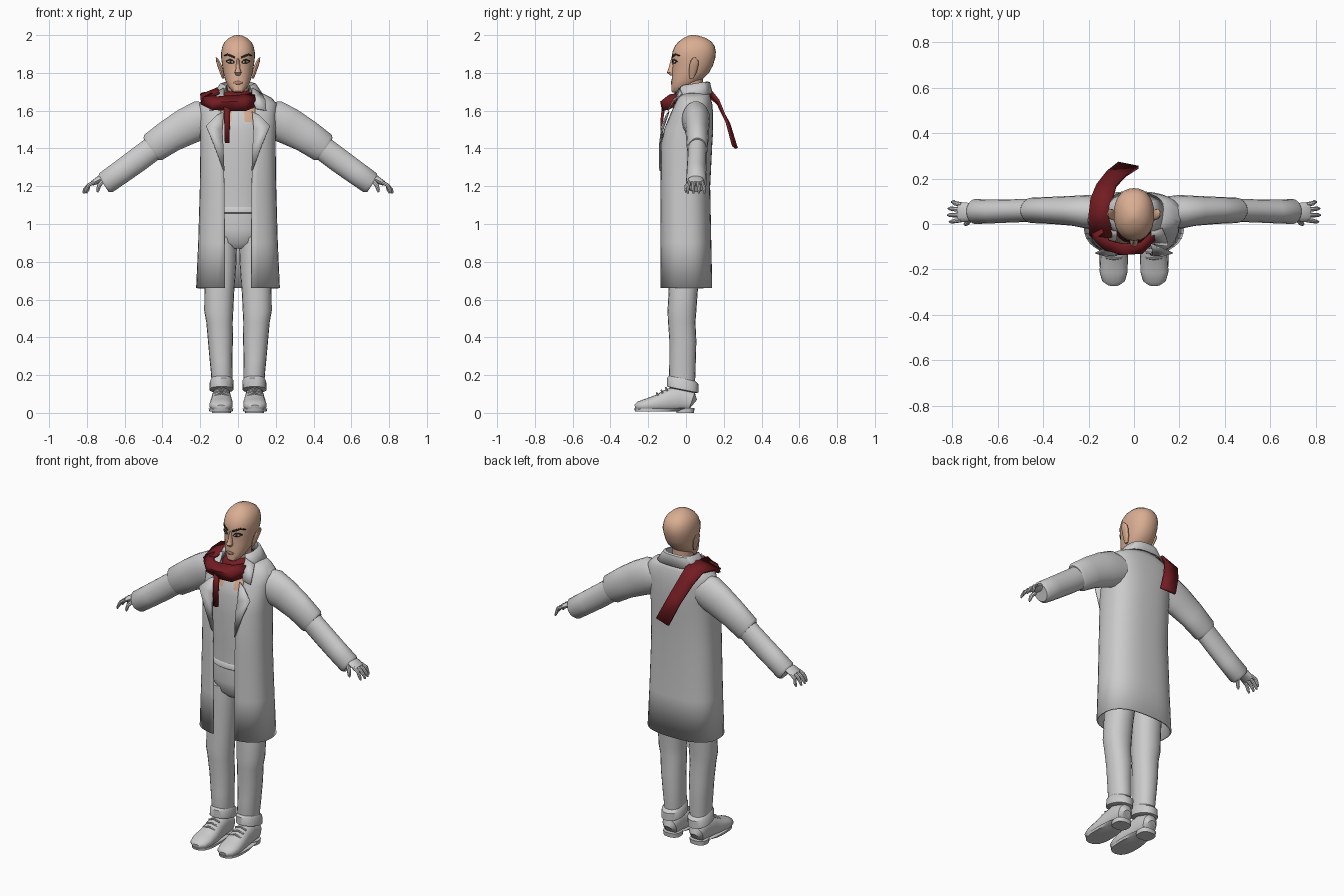
import bpy, bmesh, math
from mathutils import Vector


def material(name, rgb):
    m = bpy.data.materials.new(name)
    m.diffuse_color = (*rgb, 1)
    return m


GREY = material("grey cloth", (0.6, 0.6, 0.6))
SKIN = material("skin", (0.70, 0.42, 0.29))
RED = material("scarf red", (0.17, 0.012, 0.016))
DARK = material("dark brown", (0.02, 0.015, 0.01))
WHITE = material("eye white", (0.6, 0.58, 0.52))
LIP = material("lip", (0.48, 0.24, 0.17))


def build(name, rows, mat, closed=False, mirror=False, thick=0, angle=40):
    """Skin a grid of points; closed rows become a capped tube."""
    bm = bmesh.new()
    grid = [[bm.verts.new(p) for p in r] for r in rows]
    n = len(grid[0])
    for a, b in zip(grid, grid[1:]):
        for i in range(n if closed else n - 1):
            j = (i + 1) % n
            bm.faces.new((a[i], a[j], b[j], b[i]))
    if closed:
        bm.faces.new(grid[0])
        bm.faces.new(grid[-1])
    bmesh.ops.recalc_face_normals(bm, faces=bm.faces)
    me = bpy.data.meshes.new(name)
    bm.to_mesh(me)
    bm.free()
    me.materials.append(mat)
    me.shade_smooth()
    me.set_sharp_from_angle(angle=math.radians(angle))
    ob = bpy.data.objects.new(name, me)
    bpy.context.collection.objects.link(ob)
    if thick:
        s = ob.modifiers.new("thickness", 'SOLIDIFY')
        s.thickness, s.offset = thick, 0
    if mirror:
        ob.modifiers.new("mirror", 'MIRROR')
    return ob


def spow(v, e):
    return math.copysign(abs(v) ** e, v)


def ring(z, cx, rx, yf, yb, n, p, a0=0.0, tilt=0.0):
    """Horizontal superellipse, starting at the front; a0 leaves a front gap."""
    pts = []
    for i in range(n):
        a = a0 + (2 * math.pi - 2 * a0) * i / (n - 1 if a0 else n)
        y = (yf + yb) / 2 - (yb - yf) / 2 * spow(math.cos(a), 2 / p)
        pts.append((cx + rx * spow(math.sin(a), 2 / p), y, z + tilt * y))
    return pts


def body(name, rings, mat, n=20, p=2.2, tilt=0, **kw):
    return build(name, [ring(*r, n, p, 0, tilt) for r in rings], mat, True, **kw)


def open_shell(name, rings, mat, n=37, p=2.6, tilt=0, **kw):
    rows = [ring(z, 0, rx, yf, yb, n, p, math.asin((gap / rx) ** (p / 2)), tilt)
            for z, rx, yf, yb, gap in rings]
    return build(name, rows, mat, **kw)


def tube(name, pts, side, mat, n=14, p=2, floor=-1, **kw):
    """Tube along (x, y, z, radius along side, radius across)."""
    c = [Vector(q[:3]) for q in pts]
    side = Vector(side)
    rows = []
    for k, q in enumerate(pts):
        t = (c[min(k + 1, len(c) - 1)] - c[max(k - 1, 0)]).normalized()
        up = t.cross(side).normalized()
        row = []
        for i in range(n):
            a = 2 * math.pi * i / n
            v = c[k] + side * q[3] * spow(math.cos(a), 2 / p) + up * q[4] * spow(math.sin(a), 2 / p)
            v.z = max(v.z, floor)
            row.append(v)
        rows.append(row)
    return build(name, rows, mat, True, **kw)


X, Y = (1, 0, 0), (0, 1, 0)

# Head, neck, nose, ears
HEAD = [(1.695, 0, .018, -.068, -.03), (1.705, 0, .034, -.078, 0), (1.73, 0, .053, -.077, .035),
        (1.76, 0, .067, -.076, .08), (1.80, 0, .077, -.073, .122), (1.84, 0, .084, -.071, .143),
        (1.88, 0, .089, -.075, .155), (1.91, 0, .089, -.072, .158), (1.94, 0, .083, -.060, .152),
        (1.965, 0, .070, -.040, .136), (1.985, 0, .048, -.012, .105), (1.997, 0, .022, .015, .065),
        (2.0, 0, .008, .03, .05)]
body("head", HEAD, SKIN, 28)
body("neck", [(1.56, 0, .065, -.04, .09), (1.65, 0, .055, -.03, .085), (1.79, 0, .055, -.03, .09)], SKIN, 16)
body("nose", [(1.875, 0, .007, -.079, -.05), (1.82, 0, .012, -.094, -.05),
              (1.802, 0, .018, -.101, -.05), (1.787, 0, .012, -.085, -.05)], SKIN, 12)
body("ear", [(1.77, .078, .006, .02, .04), (1.80, .086, .010, .015, .055), (1.84, .098, .012, .018, .066),
             (1.865, .108, .009, .025, .066), (1.882, .115, .003, .038, .05)], SKIN, 12, mirror=True)


# Painted face details as thin plates following the face
def face_y(x, z):
    for a, b in zip(HEAD, HEAD[1:]):
        if a[0] <= z <= b[0]:
            f = (z - a[0]) / (b[0] - a[0])
            rx, yf, yb = (a[i] + f * (b[i] - a[i]) for i in (2, 3, 4))
            return (yf + yb) / 2 - (yb - yf) / 2 * max(0, 1 - abs(x / rx) ** 2.2) ** (1 / 2.2)


def plate(name, cols, mat, off, mirror=True):
    rows = [[(x, face_y(x, z) - off, z) for z in (hi, (hi + lo) / 2, lo)] for x, hi, lo in cols]
    build(name, rows, mat, mirror=mirror, thick=.002)


plate("eyebrow", [(.015, 1.885, 1.876), (.035, 1.895, 1.883), (.055, 1.902, 1.892), (.074, 1.893, 1.889)], DARK, .003)
plate("eye_outline", [(.018, 1.857, 1.854), (.030, 1.871, 1.849), (.046, 1.873, 1.849), (.062, 1.865, 1.859)], DARK, .002)
plate("eye_white", [(.023, 1.857, 1.855), (.032, 1.864, 1.852), (.045, 1.865, 1.852), (.056, 1.861, 1.858)], WHITE, .004)
plate("iris", [(.034, 1.864, 1.852), (.044, 1.865, 1.852)], DARK, .006)
plate("lips", [(-.026, 1.749, 1.746), (-.008, 1.756, 1.739), (.008, 1.756, 1.739), (.026, 1.749, 1.746)], LIP, .003, False)

# Shirt, with bare skin beside the neckline
shirt = body("shirt", [(1.07, 0, .15, -.10, .11), (1.2, 0, .145, -.1, .1), (1.38, 0, .155, -.11, .105),
                       (1.5, 0, .165, -.105, .115), (1.54, 0, .16, -.098, .115), (1.60, 0, .14, -.075, .11),
                       (1.66, 0, .075, -.04, .1)], GREY, 32)
shirt.data.materials.append(SKIN)
for f in shirt.data.polygons:
    if f.center.z > 1.54 and abs(f.center.x) > .03 and f.center.y < 0:
        f.material_index = 1
body("shirt_hem", [(1.055, 0, .15, -.1, .11), (1.06, 0, .156, -.107, .115),
                   (1.08, 0, .156, -.107, .115), (1.09, 0, .15, -.1, .11)], GREY, 32)

# Trousers
body("hips", [(.87, 0, .07, -.06, .07), (.90, 0, .13, -.09, .11), (.97, 0, .16, -.10, .12),
              (1.08, 0, .15, -.095, .11)], GREY, 28)
body("trouser_leg", [(.13, .088, .052, -.08, .045), (.2, .085, .057, -.09, .05), (.28, .09, .060, -.088, .052),
                     (.38, .093, .066, -.088, .055), (.48, .098, .070, -.095, .05), (.54, .102, .077, -.098, .055),
                     (.64, .099, .079, -.092, .062), (.80, .09, .082, -.095, .085), (.93, .085, .08, -.09, .10)],
     GREY, 20, mirror=True)
body("trouser_cuff", [(.115, .088, .054, -.08, .05), (.12, .088, .064, -.10, .065), (.165, .086, .063, -.10, .065),
                      (.178, .086, .055, -.09, .05)], GREY, 20, tilt=-.2, mirror=True)

# Shoes: upper, sole, heel, laces
tube("shoe", [(.088, .042, .05, .025, .025), (.088, .03, .06, .045, .05), (.088, -.03, .075, .05, .068),
              (.088, -.09, .066, .053, .063), (.088, -.15, .05, .060, .046), (.09, -.21, .04, .062, .035),
              (.09, -.252, .034, .05, .026), (.09, -.27, .03, .024, .012)], X, GREY, 20, 2.3, .014, mirror=True)
body("shoe_sole", [(.008, .09, .062, -.27, -.04), (.022, .09, .065, -.274, .03)], GREY, 24, 2.5, mirror=True)
body("shoe_heel", [(0, .088, .05, -.05, .042), (.025, .088, .052, -.05, .045)], GREY, 20, 2.6, mirror=True)
for i in range(3):
    y, z = -.10 - .024 * i, .133 - .014 * i
    tube("shoe_lace", [(.052, y, z - .015, .005, .005), (.088, y - .006, z, .005, .005),
                       (.124, y, z - .015, .005, .005)], Y, GREY, 8, mirror=True)

# Long open coat
open_shell("coat", [(.66, .218, -.135, .135, .07), (.9, .207, -.135, .13, .07), (1.2, .198, -.135, .124, .072),
                    (1.42, .195, -.135, .135, .08), (1.5, .197, -.118, .14, .085), (1.58, .200, -.085, .14, .09),
                    (1.635, .203, -.06, .135, .09), (1.665, .175, -.045, .128, .085),
                    (1.70, .105, -.03, .118, .075)], GREY, thick=.008)
open_shell("coat_collar", [(1.67, .095, -.03, .115, .06), (1.735, .085, -.03, .115, .06),
                           (1.73, .095, -.04, .125, .065), (1.67, .135, -.06, .138, .085)],
           GREY, tilt=.15, thick=.006)
build("lapel", [[(.072, -.136, 1.28), (.080, -.139, 1.29)], [(.078, -.136, 1.42), (.128, -.140, 1.42)],
                [(.083, -.122, 1.50), (.170, -.128, 1.52)], [(.075, -.09, 1.595), (.115, -.105, 1.575)]],
      GREY, mirror=True, thick=.006)
build("collar_point", [[(.095, -.09, 1.61), (.150, -.095, 1.60)], [(.075, -.065, 1.66), (.145, -.065, 1.655)],
                       [(.075, -.035, 1.72), (.125, -.02, 1.69)]], GREY, mirror=True, thick=.006)

# Sleeves
tube("upper_sleeve", [(.13, .05, 1.56, .07, .085), (.20, .053, 1.55, .075, .105), (.27, .058, 1.517, .066, .10),
                      (.36, .06, 1.467, .060, .09), (.45, .06, 1.405, .056, .083), (.462, .06, 1.397, .050, .070)],
     Y, GREY, 18, mirror=True)
tube("lower_sleeve", [(.43, .06, 1.415, .05, .066), (.53, .058, 1.34, .051, .066), (.62, .055, 1.275, .052, .064),
                      (.70, .055, 1.218, .055, .062), (.712, .055, 1.21, .045, .05)], Y, GREY, 18, mirror=True)

# Hands
tube("palm", [(.69, .055, 1.24, .028, .022), (.735, .052, 1.235, .042, .020), (.772, .052, 1.215, .044, .013)],
     Y, GREY, 12, mirror=True)
for i, tip in enumerate((.812, .82, .817, .803)):
    y0, y1 = .017 + .023 * i, .010 + .029 * i
    tube("finger", [(.76, y0, 1.222, .010, .010), (.79, (y0 + y1) / 2, 1.207, .010, .010),
                    (tip - .008, y1, 1.182, .009, .009), (tip, y1, 1.163, .005, .005)], Y, GREY, 8, mirror=True)
tube("thumb", [(.715, .025, 1.23, .012, .012), (.735, .005, 1.205, .012, .011),
               (.742, 0, 1.18, .009, .009), (.744, 0, 1.168, .004, .004)], Y, GREY, 8, mirror=True)

# Scarf: neck wrap, front swathe, hanging end, end thrown over the shoulder
body("scarf_wrap", [(1.63, 0, .075, -.07, .09), (1.65, 0, .093, -.085, .10), (1.675, 0, .09, -.08, .10),
                    (1.695, 0, .082, -.065, .098), (1.705, 0, .068, -.05, .09)], RED, 24, tilt=.2)
build("scarf_front", [[(.085, -.03, 1.69), (.088, -.07, 1.66), (.085, -.06, 1.62)],
                      [(.03, -.085, 1.68), (.035, -.125, 1.65), (.04, -.115, 1.60)],
                      [(-.05, -.09, 1.675), (-.045, -.13, 1.645), (-.04, -.12, 1.60)],
                      [(-.11, -.075, 1.67), (-.13, -.11, 1.64), (-.135, -.095, 1.605)],
                      [(-.14, -.02, 1.69), (-.18, -.04, 1.67), (-.195, -.04, 1.635)]], RED, thick=.014, angle=60)
build("scarf_hanging_end", [[(-.075, -.115, 1.63), (-.04, -.12, 1.63)], [(-.073, -.128, 1.55), (-.043, -.128, 1.55)],
                            [(-.070, -.130, 1.43), (-.045, -.130, 1.43)]], RED, thick=.014)
build("scarf_back_end", [[(-.195, -.05, 1.65), (-.10, -.06, 1.695)], [(-.198, .04, 1.68), (-.10, .06, 1.72)],
                         [(-.19, .11, 1.69), (-.09, .13, 1.705)], [(-.165, .17, 1.635), (-.078, .17, 1.655)],
                         [(-.12, .228, 1.53), (-.035, .215, 1.545)], [(-.07, .268, 1.40), (.02, .250, 1.415)]],
      RED, thick=.014, angle=60)
